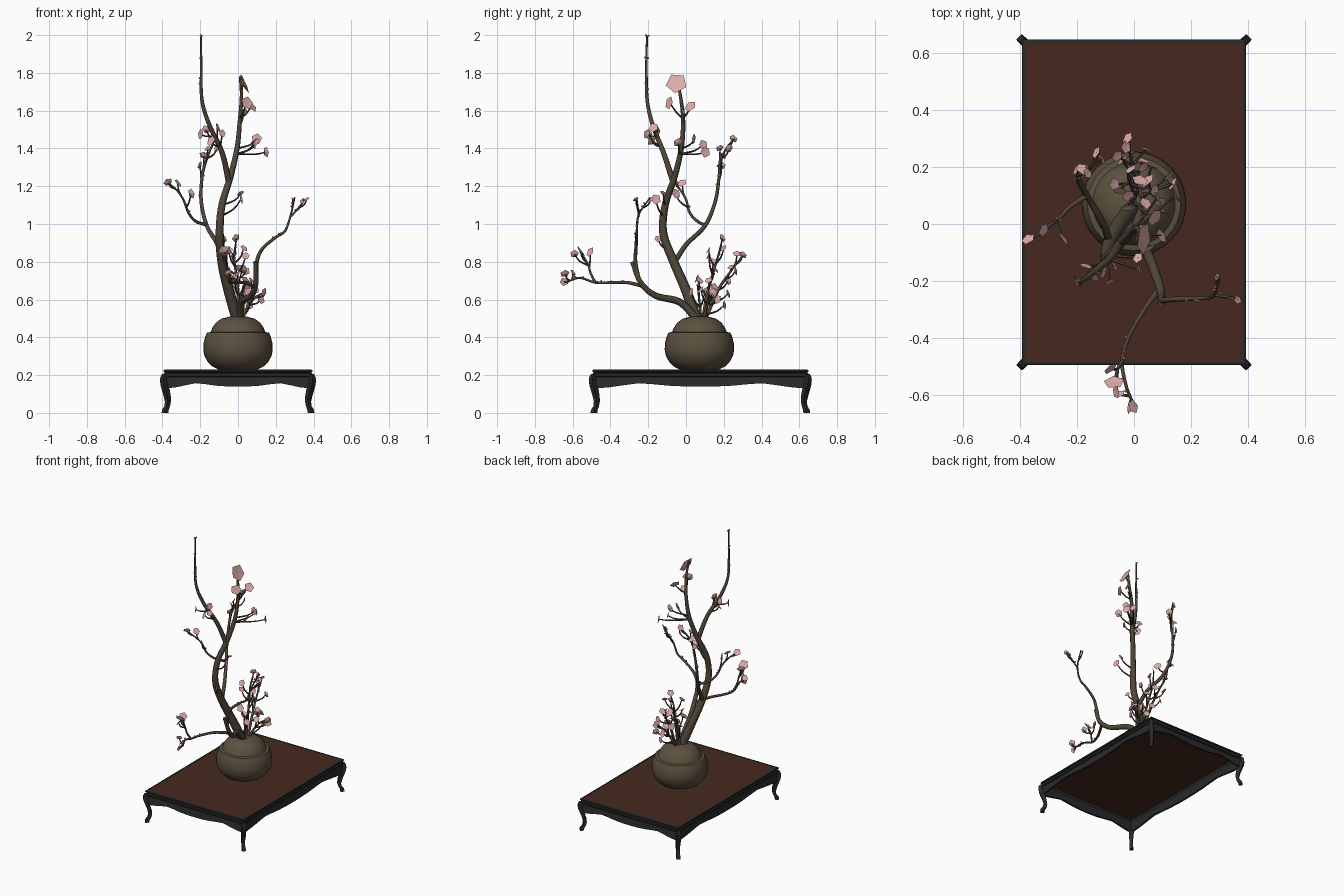
import bpy, bmesh, math, random
from mathutils import Vector as V, Matrix

random.seed(7)
CY = 0.076  # middle of the table in y


def mat(name, r, g, b):
    m = bpy.data.materials.new(name)
    m.diffuse_color = (r, g, b, 1)
    return m


BLACK = mat("black lacquer", 0.022, 0.023, 0.024)
BROWN = mat("red brown panel", 0.061, 0.0215, 0.013)
CLAY = mat("brown clay", 0.108, 0.082, 0.05)
BARK = mat("bark", 0.08, 0.062, 0.04)
PINK = mat("blossom pink", 0.72, 0.41, 0.40)


def finish(bm, name, m, smooth=None):
    bmesh.ops.recalc_face_normals(bm, faces=bm.faces)
    me = bpy.data.meshes.new(name)
    bm.to_mesh(me)
    bm.free()
    me.materials.append(m)
    ob = bpy.data.objects.new(name, me)
    bpy.context.collection.objects.link(ob)
    if smooth:
        bpy.ops.object.select_all(action='DESELECT')
        ob.select_set(True)
        bpy.context.view_layer.objects.active = ob
        bpy.ops.object.shade_smooth_by_angle(angle=math.radians(smooth))
    return ob


def loft(bm, rings, close=True):
    # join successive rings of points with quads and cap the ends
    vs = [[bm.verts.new(p) for p in r] for r in rings]
    n = len(vs[0])
    if not close:
        vs.append(vs[0])
    for a, b in zip(vs, vs[1:]):
        for i in range(n):
            bm.faces.new((a[i], a[(i + 1) % n], b[(i + 1) % n], b[i]))
    if close:
        bm.faces.new(vs[0])
        bm.faces.new(vs[-1])


# ---- table: thin panel, rounded double moulding, aprons, legs
bm = bmesh.new()
bmesh.ops.create_cube(bm, size=1, matrix=Matrix.Translation((0, CY, 0.224)) @ Matrix.Diagonal((.768, 1.124, .008, 1)))
finish(bm, "table_panel", BROWN)

bm = bmesh.new()
edge = [(.382, .230), (.388, .230), (.394, .226), (.394, .219), (.388, .215), (.388, .212), (.394, .208),
        (.394, .196), (.389, .191), (.380, .191)]
loft(bm, [[(x * o, CY + y * (o + .178), z) for x, y in ((-1, -1), (1, -1), (1, 1), (-1, 1))] for o, z in edge], False)
finish(bm, "table_frame", BLACK, 30)

wave = [(0, .128), (.15, .136), (.3, .148), (.42, .157), (.55, .152), (.7, .144), (.85, .14), (1, .139)]
wave = [(t - 1, z) for t, z in wave] + [(1 - t, z) for t, z in wave[-2::-1]]
bm = bmesh.new()
for ax, half, off in ((0, .385, .563), (1, .563, .385)):
    for s in (-1, 1):
        rings = []
        for t, z in wave:
            ring = []
            for o, zz in ((-.014, .195), (-.006, z), (.007, z), (-.001, .195)):
                a, b = t * half, s * (off + o)
                ring.append((a, CY + b, zz) if ax == 0 else (b, CY + a, zz))
            rings.append(ring)
        loft(bm, rings)
finish(bm, "table_aprons", BLACK, 35)

leg = [(.205, .389, .014), (.19, .394, .017), (.175, .395, .018), (.15, .391, .020), (.12, .382, .021),
       (.09, .375, .019), (.06, .371, .016), (.035, .375, .015), (.015, .385, .018), (0, .386, .018)]
bm = bmesh.new()
for sx in (-1, 1):
    for sy in (-1, 1):
        loft(bm, [[(sx * d + r * math.cos(k * math.pi / 2), CY + sy * (d + .177) + r * math.sin(k * math.pi / 2), z)
                   for k in range(4)] for z, d, r in leg])
finish(bm, "table_legs", BLACK, 40)

# ---- round vase with shouldered dome
prof = [(.105, .23), (.135, .245), (.160, .27), (.178, .303), (.184, .335), (.182, .37), (.174, .402), (.164, .425),
        (.145, .428), (.135, .452), (.117, .478), (.088, .499), (.045, .51), (.01, .512)]
N = 32
bm = bmesh.new()
loft(bm, [[(r * math.cos(2 * math.pi * k / N), .071 + r * math.sin(2 * math.pi * k / N), z)
           for k in range(N)] for r, z in prof])
finish(bm, "vase", CLAY, 40)


# ---- branches
def spline(pts, steps=5):
    p = [V(q) for q in pts]
    p = [2 * p[0] - p[1]] + p + [2 * p[-1] - p[-2]]
    out = []
    for i in range(1, len(p) - 2):
        a, b, c, d = p[i - 1:i + 3]
        for k in range(steps):
            t = k / steps
            out.append(0.5 * (2 * b + (c - a) * t + (2 * a - 5 * b + 4 * c - d) * t * t
                              + (3 * b - a - 3 * c + d) * t ** 3))
    return out + [p[-2]]


def tube(bm, path, r0, r1, sides=8):
    rings, u = [], V((1, 0.2, 0.1))
    for i, p in enumerate(path):
        d = (path[min(i + 1, len(path) - 1)] - path[max(i - 1, 0)]).normalized()
        u = (u - d * u.dot(d)).normalized()
        w = d.cross(u)
        r = r0 + (r1 - r0) * i / (len(path) - 1)
        rings.append([p + r * (u * math.cos(2 * math.pi * k / sides) + w * math.sin(2 * math.pi * k / sides))
                      for k in range(sides)])
    loft(bm, rings)


flowers = bmesh.new()


def blossom(pos, n, r):
    # thin five-sided cup
    n = n.normalized()
    u = n.orthogonal().normalized()
    w = n.cross(u)
    f, b = flowers.verts.new(pos + n * r * .1), flowers.verts.new(pos - n * r * .15)
    rim = [flowers.verts.new(pos + n * r * .15 + r * (u * math.cos(k * 1.2566) + w * math.sin(k * 1.2566)))
           for k in range(5)]
    for k in range(5):
        flowers.faces.new((f, rim[k], rim[(k + 1) % 5]))
        flowers.faces.new((b, rim[(k + 1) % 5], rim[k]))


def limb(name, pts, r0, r1, blooms=(), buds=0):
    bm = bmesh.new()
    path = spline(pts)
    tube(bm, path, r0, r1)
    for x, y, z, r in blooms:
        tip = V((x, y, z))
        base = min(path, key=lambda q: (q - tip + V((0, 0, .085))).length)
        mid = (base + tip) / 2 + V((tip.x - base.x, tip.y - base.y, 0)) * .15 - V((0, 0, .006))
        tube(bm, spline([base, mid, tip], 3), .006, .0035, 5)
        a = random.uniform(0, 2 * math.pi)
        blossom(tip, (tip - base).normalized() * .55 + V((math.cos(a), math.sin(a), random.uniform(-.2, .5))), r * 1.08)
    for _ in range(buds):
        p = random.choice(path[len(path) // 3:])
        off = V((random.uniform(-1, 1), random.uniform(-1, 1), .6)).normalized() * .011
        tube(bm, [p, p + off], .004, .003, 5)
        bmesh.ops.create_icosphere(flowers, subdivisions=1, radius=.006, matrix=Matrix.Translation(p + off))
    finish(bm, name, BARK, 50)


limb("main_trunk", [(0, .06, .48), (-.05, 0, .65), (-.085, -.065, .80), (-.097, -.12, .95), (-.085, -.11, 1.1),
                    (-.04, -.06, 1.25), (-.005, -.025, 1.4), (.01, -.015, 1.55), (.018, -.03, 1.68),
                    (.01, -.05, 1.78)], .03, .006,
     [(.03, -.015, 1.59, .022), (.10, .045, 1.45, .028), (.10, -.04, 1.43, .026), (.145, .10, 1.38, .028),
      (.08, .09, 1.42, .024), (.015, -.16, 1.13, .026), (.015, -.12, 1.16, .02), (-.07, -.15, .92, .018)])
bm = bmesh.new()
for base, tip, n, r in (((.012, -.018, 1.56), (.045, -.085, 1.64), (.5, -.8, .2), .036),
                        ((.012, -.018, 1.56), (.07, .025, 1.62), (.6, -.4, .5), .034),
                        ((.015, -.035, 1.70), (.027, -.05, 1.742), (.9, -.1, .4), .058)):
    tube(bm, [V(base), (V(base) + V(tip)) / 2 - V((0, 0, .01)), V(tip)], .006, .004, 5)
    blossom(V(tip), V(n), r)
finish(bm, "crown_twigs", BARK, 50)

limb("tall_branch", [(-.05, -.07, 1.23), (-.085, -.12, 1.38), (-.15, -.175, 1.52), (-.19, -.205, 1.65),
                     (-.195, -.21, 1.8), (-.195, -.207, 1.99)], .016, .005,
     [(-.14, -.18, 1.44, .026), (-.195, -.20, 1.475, .026), (-.11, -.17, 1.51, .024), (-.085, -.2, 1.48, .02),
      (-.17, -.15, 1.5, .022)], 14)

limb("front_trunk", [(.01, .07, .48), (.02, -.03, .585), (.07, -.16, .62), (.095, -.24, .69), (.092, -.285, .80)],
     .022, .012)
limb("low_front_branch", [(.09, -.225, .67), (.03, -.31, .69), (-.02, -.40, .69), (-.042, -.48, .69),
                          (-.03, -.56, .715), (-.01, -.615, .70)], .010, .005,
     [(0, -.64, .735, .024), (-.02, -.645, .695, .022), (-.05, -.6, .74, .02)], 5)
limb("low_front_twig", [(-.04, -.48, .69), (-.055, -.505, .74), (-.06, -.52, .79), (-.065, -.55, .84)], .007, .004,
     [(-.07, -.56, .855, .034), (-.085, -.505, .85, .026), (-.06, -.59, .84, .022)])
limb("right_branch", [(.096, -.25, .70), (.10, -.268, .80), (.13, -.265, .87), (.2, -.262, .93), (.25, -.26, .965),
                      (.28, -.25, 1.05), (.30, -.19, 1.14)], .012, .004, [(.29, -.185, 1.13, .014)], 6)
limb("right_twig", [(.28, -.25, 1.04), (.32, -.255, 1.085), (.355, -.26, 1.13)], .006, .004,
     [(.365, -.265, 1.13, .016), (.34, -.26, 1.12, .012)], 2)

limb("back_branch", [(-.085, -.07, .78), (-.108, 0, .89), (-.165, .10, .99), (-.195, .155, 1.12),
                     (-.19, .175, 1.25), (-.17, .18, 1.33), (-.14, .22, 1.41), (-.12, .255, 1.45)], .014, .004,
     [(-.13, .25, 1.45, .022), (-.18, .19, 1.36, .026), (-.2, .19, 1.31, .02), (-.11, .23, 1.4, .022),
      (-.16, .18, 1.4, .02)], 6)
limb("left_branch", [(-.165, .10, .995), (-.225, .06, 1.015), (-.262, .02, 1.06), (-.29, 0, 1.13), (-.325, -.03, 1.18),
                     (-.36, -.05, 1.21)], .009, .004,
     [(-.37, -.055, 1.22, .024), (-.25, -.055, 1.16, .026), (-.32, -.02, 1.215, .024)], 3)

# ---- flowering twigs at the mouth of the vase
limb("bush_stem_tall", [(.0, .09, .49), (0, .11, .62), (-.01, .14, .73), (-.02, .17, .83), (-.01, .19, .91)],
     .01, .004, [(-.01, .19, .925, .022), (-.05, .12, .86, .022), (-.02, .06, .71, .026), (.02, .15, .76, .028),
                 (-.07, .14, .80, .022), (.03, .2, .87, .02), (.04, .12, .83, .02)], 3)
limb("bush_stem_back", [(.01, .1, .49), (0, .17, .65), (-.01, .23, .74), (-.02, .29, .82)], .01, .004,
     [(-.02, .3, .835, .022), (-.03, .27, .84, .022), (-.04, .22, .70, .024), (.04, .26, .75, .022),
      (.03, .22, .63, .024), (-.06, .24, .77, .02)], 3)
limb("bush_stem_right", [(.02, .09, .49), (.05, .11, .56), (.09, .125, .61), (.13, .14, .635)], .009, .004,
     [(.14, .14, .635, .026), (.12, .17, .60, .024), (.09, .08, .65, .022), (.05, .15, .66, .028),
      (.07, .12, .70, .02), (.06, .2, .57, .022)])
limb("bush_stem_front", [(-.01, .08, .49), (.01, .07, .6), (.03, .06, .68)], .008, .004,
     [(.04, .07, .70, .024), (.05, .03, .64, .022), (-.02, .10, .65, .022)])

finish(flowers, "blossoms", PINK)
